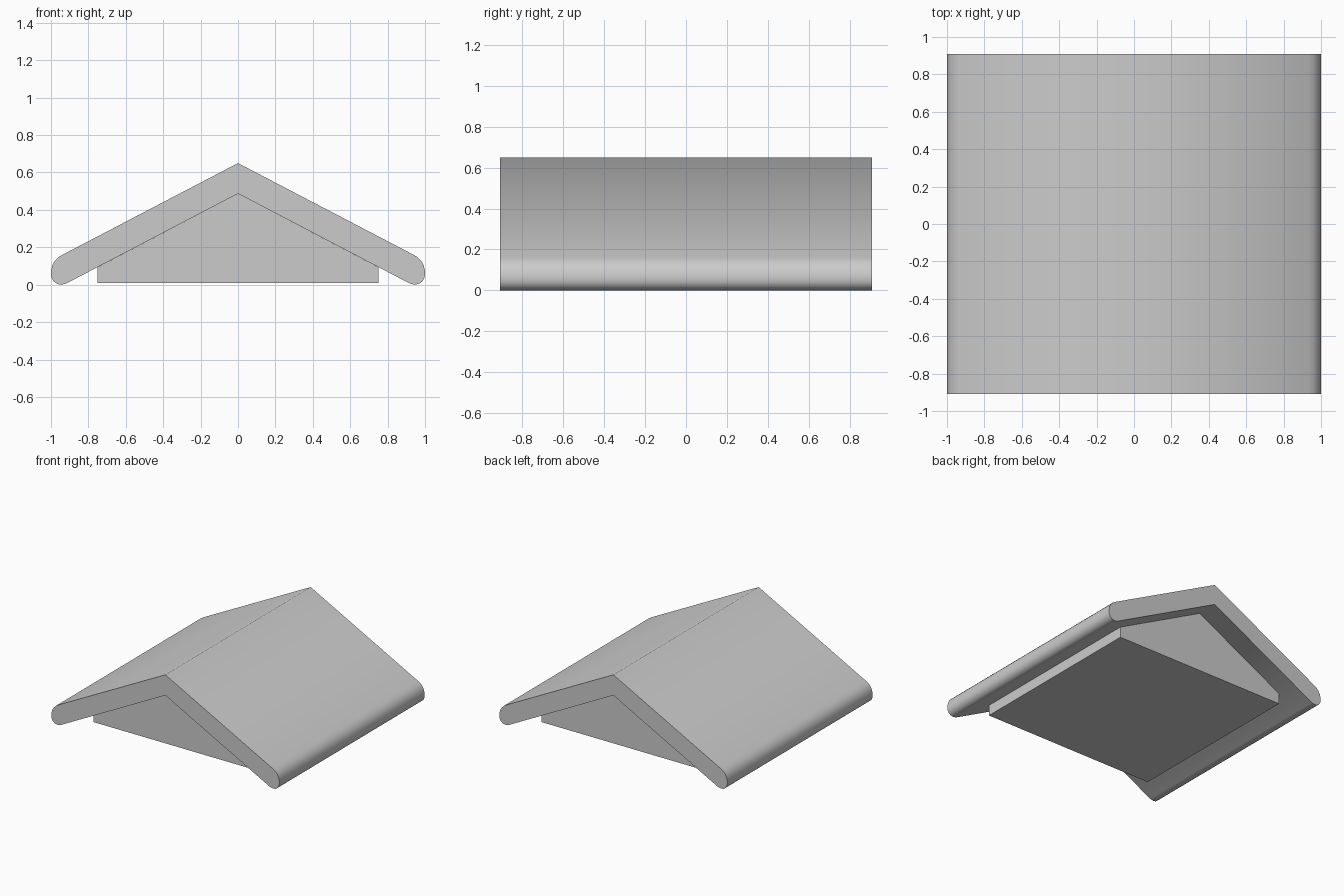
import bpy, bmesh, math

if "Cube" in bpy.data.objects:
    bpy.data.objects.remove(bpy.data.objects["Cube"])


def prism(name, profile, half_depth):
    """Extrude an x-z outline along y, centred on y = 0."""
    bm = bmesh.new()
    face = bm.faces.new([bm.verts.new((x, -half_depth, z)) for x, z in profile])
    new = bmesh.ops.extrude_face_region(bm, geom=[face])["geom"]
    verts = [g for g in new if isinstance(g, bmesh.types.BMVert)]
    bmesh.ops.translate(bm, verts=verts, vec=(0, 2 * half_depth, 0))
    bmesh.ops.recalc_face_normals(bm, faces=bm.faces)
    mesh = bpy.data.meshes.new(name)
    bm.to_mesh(mesh)
    bm.free()
    obj = bpy.data.objects.new(name, mesh)
    bpy.context.collection.objects.link(obj)
    return obj


def mirrored(top, side, bottom):
    """Close a right-hand outline (top to bottom) with its mirror image."""
    left = [(-x, z) for x, z in side]
    return [top] + side + ([bottom] if bottom else []) + left[::-1]


# Roof shell: chevron with rounded eaves
eave = [(0.935, 0.162), (0.96, 0.147), (0.98, 0.127), (0.993, 0.103), (1.0, 0.07),
        (0.998, 0.04), (0.987, 0.019), (0.968, 0.005), (0.945, 0.0), (0.915, 0.008)]
roof = prism("roof", mirrored((0, 0.65), eave, (0, 0.487)), 0.91)
bpy.context.view_layer.objects.active = roof
roof.select_set(True)
bpy.ops.object.shade_smooth_by_angle(angle=math.radians(60))

# Gable block under the roof, set back from both ends
prism("gable_block", mirrored((0, 0.487), [(0.75, 0.094), (0.75, 0.01)], None), 0.74)
